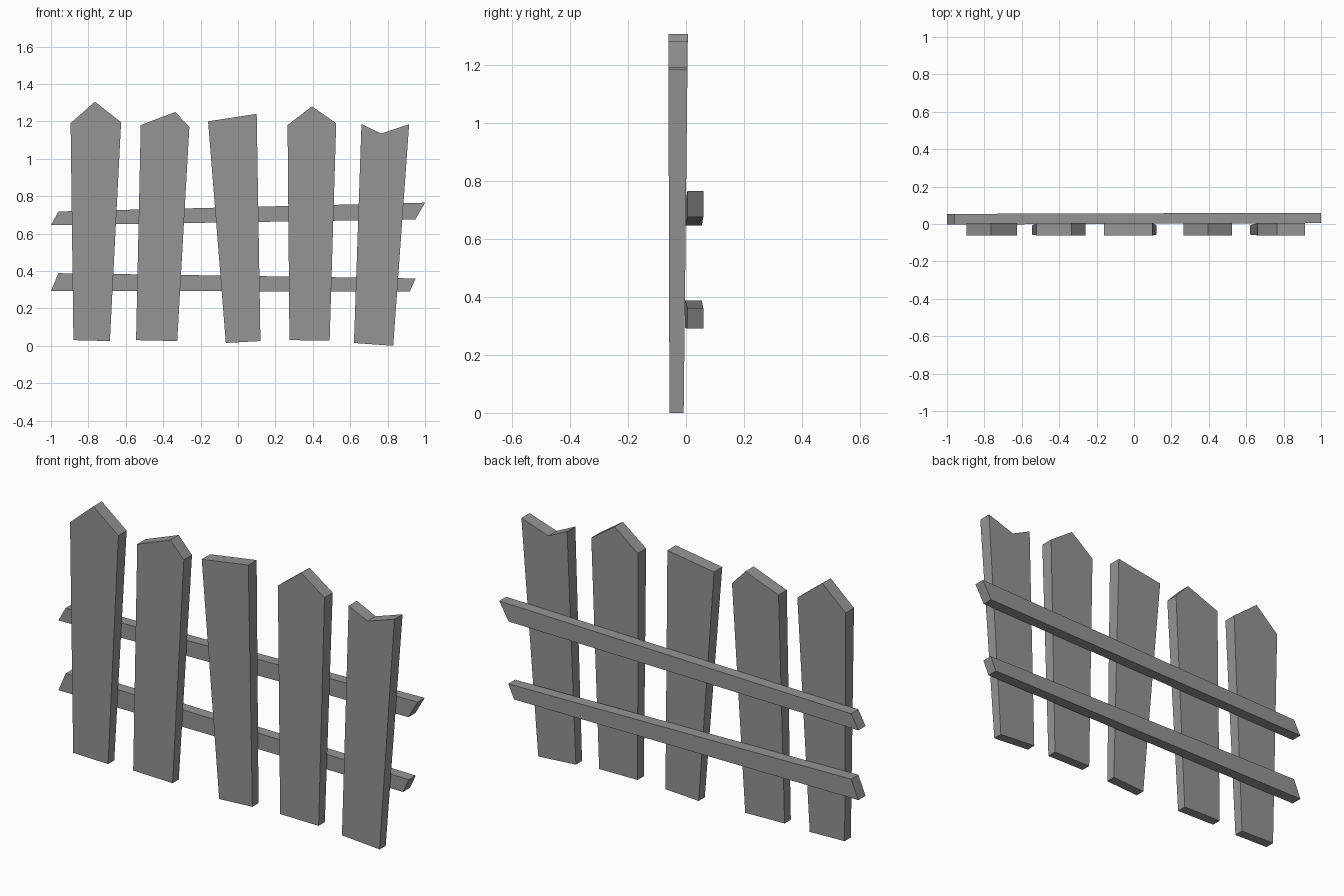
import bpy
import bmesh

cube = bpy.data.objects.get("Cube")
if cube:
    bpy.data.objects.remove(cube, do_unlink=True)

grey = bpy.data.materials.new("grey_wood")
grey.use_nodes = True
colour = (0.3, 0.3, 0.3, 1)
grey.diffuse_color = colour
grey.node_tree.nodes["Principled BSDF"].inputs["Base Color"].default_value = colour


def board(name, outline, front, back):
    """Extrude an (x, z) outline; front and back give y at each point."""
    bm = bmesh.new()
    near = [bm.verts.new((x, front(x, z), z)) for x, z in outline]
    far = [bm.verts.new((x, back(x, z), z)) for x, z in outline]
    bm.faces.new(near)
    bm.faces.new(far[::-1])
    for i in range(len(outline)):
        j = (i + 1) % len(outline)
        bm.faces.new((near[i], far[i], far[j], near[j]))
    bmesh.ops.recalc_face_normals(bm, faces=bm.faces)
    mesh = bpy.data.meshes.new(name)
    bm.to_mesh(mesh)
    bm.free()
    mesh.materials.append(grey)
    obj = bpy.data.objects.new(name, mesh)
    bpy.context.collection.objects.link(obj)
    return obj


# Upright pickets, each cut to its own crooked top
pickets = {
    "picket_far_right": [(-.88, .03), (-.685, .025), (-.625, 1.195), (-.765, 1.305), (-.895, 1.19)],
    "picket_right": [(-.545, .03), (-.325, .025), (-.26, 1.17), (-.335, 1.25), (-.52, 1.18)],
    "picket_middle": [(-.065, .015), (.12, .025), (.1, 1.24), (-.16, 1.2)],
    "picket_left": [(.275, .03), (.49, .028), (.525, 1.19), (.395, 1.28), (.265, 1.18)],
    "picket_far_left": [(.62, .015), (.83, 0), (.915, 1.185), (.765, 1.135), (.66, 1.185)],
}
for name, outline in pickets.items():
    board(name, outline,
          lambda x, z: -.057 - .003 * z,
          lambda x, z: -.008 + .011 * z)

# Cross rails behind the pickets, with slanted ends
rails = {
    "upper_rail": [(-1, .645), (.948, .675), (1, .765), (-.96, .718)],
    "lower_rail": [(-1, .293), (.918, .29), (.95, .36), (-.96, .388)],
}
for name, outline in rails.items():
    board(name, outline,
          lambda x, z: .001 + .004 * x,
          lambda x, z: .057 + .003 * x)
